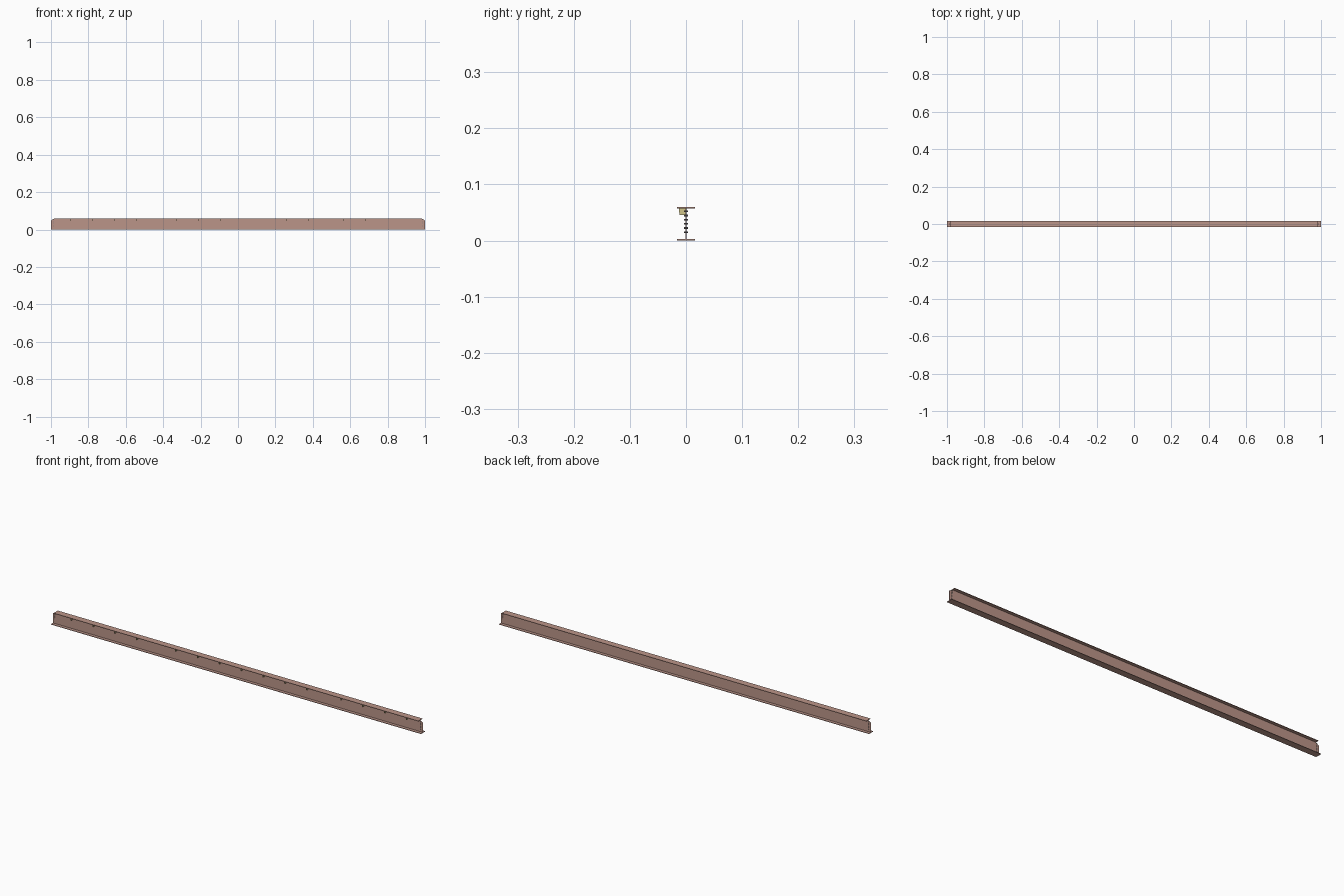
import bpy, bmesh
from mathutils import Matrix

if "Cube" in bpy.data.objects:
    bpy.data.objects.remove(bpy.data.objects["Cube"])


def material(name, color):
    m = bpy.data.materials.new(name)
    m.diffuse_color = color
    m.use_nodes = True
    m.node_tree.nodes["Principled BSDF"].inputs["Base Color"].default_value = m.diffuse_color
    return m


STEEL = material("primer_red", (0.50, 0.30, 0.25, 1))
PLATE = material("plate_yellow", (0.62, 0.55, 0.25, 1))
BOLT = material("bolt_grey", (0.2, 0.2, 0.2, 1))


def finish(name, bm, mat):
    bmesh.ops.recalc_face_normals(bm, faces=bm.faces)
    me = bpy.data.meshes.new(name)
    bm.to_mesh(me)
    bm.free()
    me.materials.append(mat)
    ob = bpy.data.objects.new(name, me)
    bpy.context.collection.objects.link(ob)
    return ob


def extrude(name, points, depth, mat):
    """Extrude a closed 3D outline by the depth vector."""
    bm = bmesh.new()
    face = bm.faces.new([bm.verts.new(p) for p in points])
    r = bmesh.ops.extrude_face_region(bm, geom=[face])
    verts = [v for v in r["geom"] if isinstance(v, bmesh.types.BMVert)]
    bmesh.ops.translate(bm, verts=verts, vec=depth)
    return finish(name, bm, mat)


def box(name, half_x, half_y, z0, z1, mat):
    pts = [(-half_x, -half_y, z0), (half_x, -half_y, z0),
           (half_x, half_y, z0), (-half_x, half_y, z0)]
    return extrude(name, pts, (0, 0, z1 - z0), mat)


H, FLANGE, WEB, HALF_W = 0.06, 0.0025, 0.0018, 0.016

# Flanges: the top one stops slightly short of the ends
box("bottom_flange", 1.0, HALF_W, 0, FLANGE, STEEL)
box("top_flange", 0.985, HALF_W, H - FLANGE, H, STEEL)

# Web with clipped upper corners
zt, zb = H - FLANGE, FLANGE
web = [(-1, 0, zb), (1, 0, zb), (1, 0, zt - 0.009), (0.985, 0, zt),
       (-0.985, 0, zt), (-1, 0, zt - 0.009)]
extrude("web", [(x, -WEB / 2, z) for x, _, z in web], (0, WEB, 0), STEEL)

# Small gussets under the front of the top flange, in groups
groups = [(-0.895, 4), (-0.33, 7), (0.563, 4)]
for start, count in groups:
    for i in range(count):
        x = start + i * 0.118
        pts = [(x - 0.001, y, z) for y, z in
               ((0, zt), (-0.013, zt), (-0.0115, 0.046), (0, 0.045))]
        extrude("gusset", pts, (0.002, 0, 0), PLATE)

# Column of through bolts at each end of the web
for side in (-1, 1):
    bm = bmesh.new()
    for i in range(6):
        m = (Matrix.Translation((side * 0.988, 0, 0.015 + i * 0.0074))
             @ Matrix.Rotation(1.5707963, 4, 'X'))
        bmesh.ops.create_cone(bm, cap_ends=True, segments=6, radius1=0.0015,
                              radius2=0.0015, depth=0.008, matrix=m)
    finish("end_bolts", bm, BOLT)
